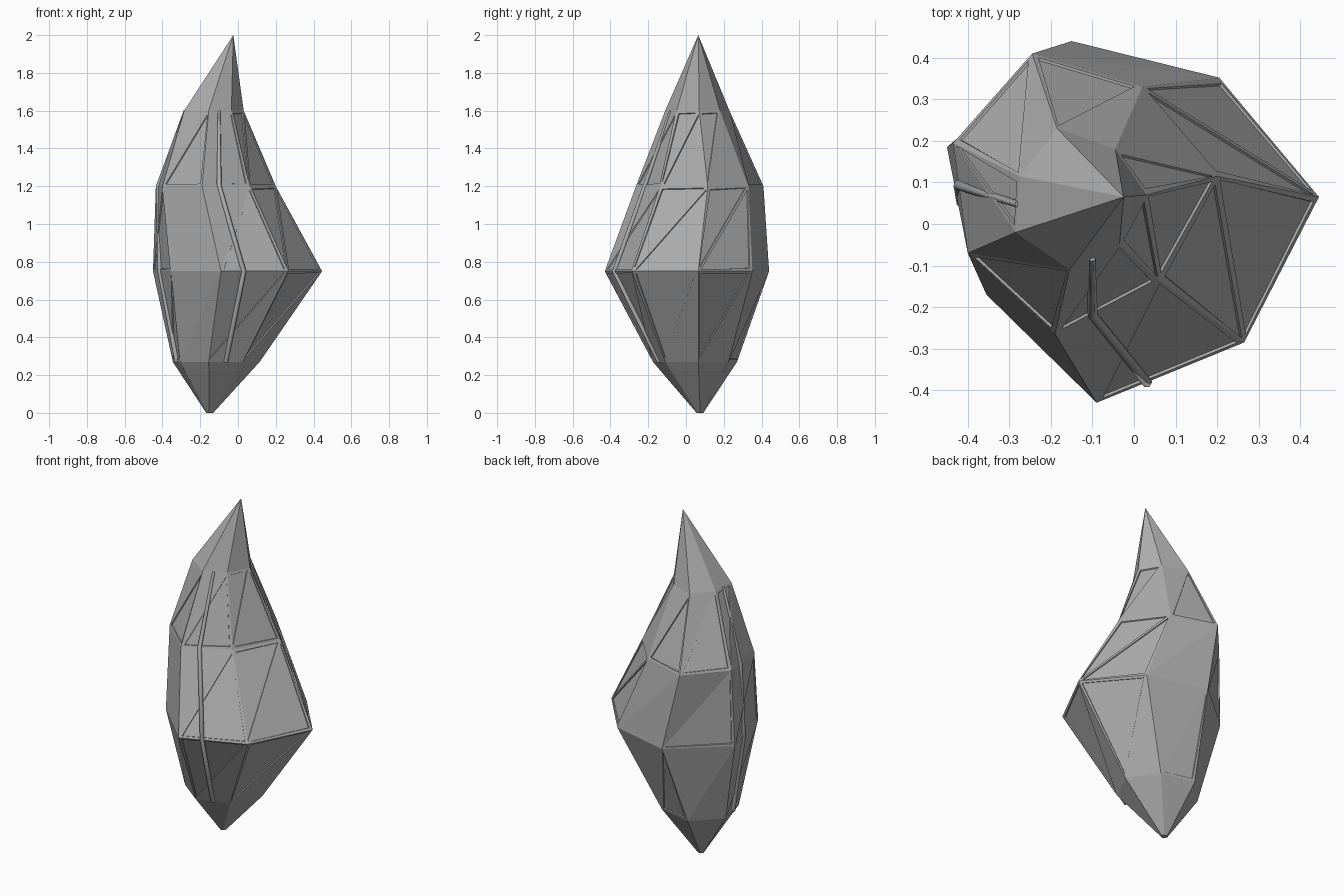
import bpy, bmesh
from mathutils import Vector

if "Cube" in bpy.data.objects:
    bpy.data.objects.remove(bpy.data.objects["Cube"])

stone = bpy.data.materials.new("grey_stone")
stone.use_nodes = True
GREY = (0.42, 0.42, 0.42, 1)
stone.diffuse_color = GREY
stone.node_tree.nodes["Principled BSDF"].inputs["Base Color"].default_value = GREY

# Seven-sided rings of the crystal, from the neck down to the foot
SIDES = 7
neck = [(.03, .07), (-.035, -.05), (-.155, -.11), (-.285, -.02), (-.275, .115), (-.185, .23), (-.045, .18)]
shoulder = [(.2, .115), (.06, -.135), (-.19, -.265), (-.4, -.07), (-.435, .195), (-.245, .41), (.02, .33)]
girdle = [(.445, .065), (.265, -.285), (-.09, -.43), (-.355, -.17), (-.45, .185), (-.15, .44), (.205, .352)]
foot = [(.115, .065), (.025, -.11), (-.155, -.175), (-.305, -.06), (-.345, .12), (-.2, .27), (0, .225)]
base = [(-.15 + (x + .12) * .08, .075 + (y - .06) * .08) for x, y in foot]

bm = bmesh.new()
rings = [[bm.verts.new((x, y, z)) for x, y in ring]
         for ring, z in ((neck, 1.6), (shoulder, 1.2), (girdle, .75), (foot, .27), (base, 0))]
tip = bm.verts.new((-.025, .065, 2))

# Facets: a fan at the tip, then two triangles per side between rings
facets = {}
for i in range(SIDES):
    j = (i + 1) % SIDES
    bm.faces.new((tip, rings[0][j], rings[0][i]))
    for r in range(4):
        up, low = rings[r], rings[r + 1]
        facets[r, "upper", i] = bm.faces.new((up[i], up[j], low[j]))
        facets[r, "lower", i] = bm.faces.new((up[i], low[j], low[i]))
bm.faces.new(rings[4])
bmesh.ops.recalc_face_normals(bm, faces=bm.faces)

# Shallow framed panels on selected facets
panels = {(0, "lower"): (0, 1, 2, 4, 5), (0, "upper"): (0, 3, 6),
          (1, "lower"): (0, 1, 3, 4, 6), (1, "upper"): (0, 6),
          (2, "lower"): (3, 5), (2, "upper"): (0, 1, 6)}
chosen = [facets[r, half, i] for (r, half), ids in panels.items() for i in ids]
bmesh.ops.inset_individual(bm, faces=chosen, thickness=.022, depth=0)
bmesh.ops.inset_individual(bm, faces=chosen, thickness=.003, depth=-.006)

mesh = bpy.data.meshes.new("crystal_body")
bm.to_mesh(mesh)
bm.free()
mesh.materials.append(stone)
body = bpy.data.objects.new("crystal_body", mesh)
bpy.context.collection.objects.link(body)


# Thin ribs running down over the facets
def rib(name, path):
    curve = bpy.data.curves.new(name, "CURVE")
    curve.dimensions = "3D"
    curve.bevel_depth = .013
    curve.bevel_resolution = 1
    curve.use_fill_caps = True
    line = curve.splines.new("POLY")
    line.points.add(len(path) - 1)
    for point, co in zip(line.points, path):
        point.co = (*co, 1)
    line.points[0].radius = .6
    curve.materials.append(stone)
    bpy.context.collection.objects.link(bpy.data.objects.new(name, curve))


def across(ring, i, t, z):
    a, b = Vector(ring[i]), Vector(ring[(i + 1) % SIDES])
    return (*a.lerp(b, t), z)


levels = ((neck, 1.6), (shoulder, 1.2), (girdle, .75), (foot, .27))
rib("front_rib", [across(ring, 1, t, z) for (ring, z), t in zip(levels, (.55, .64, .66, .5))])
rib("side_rib", [across(ring, 3, t, z) for (ring, z), t in zip(levels, (.5, .62, .62, .45))])
